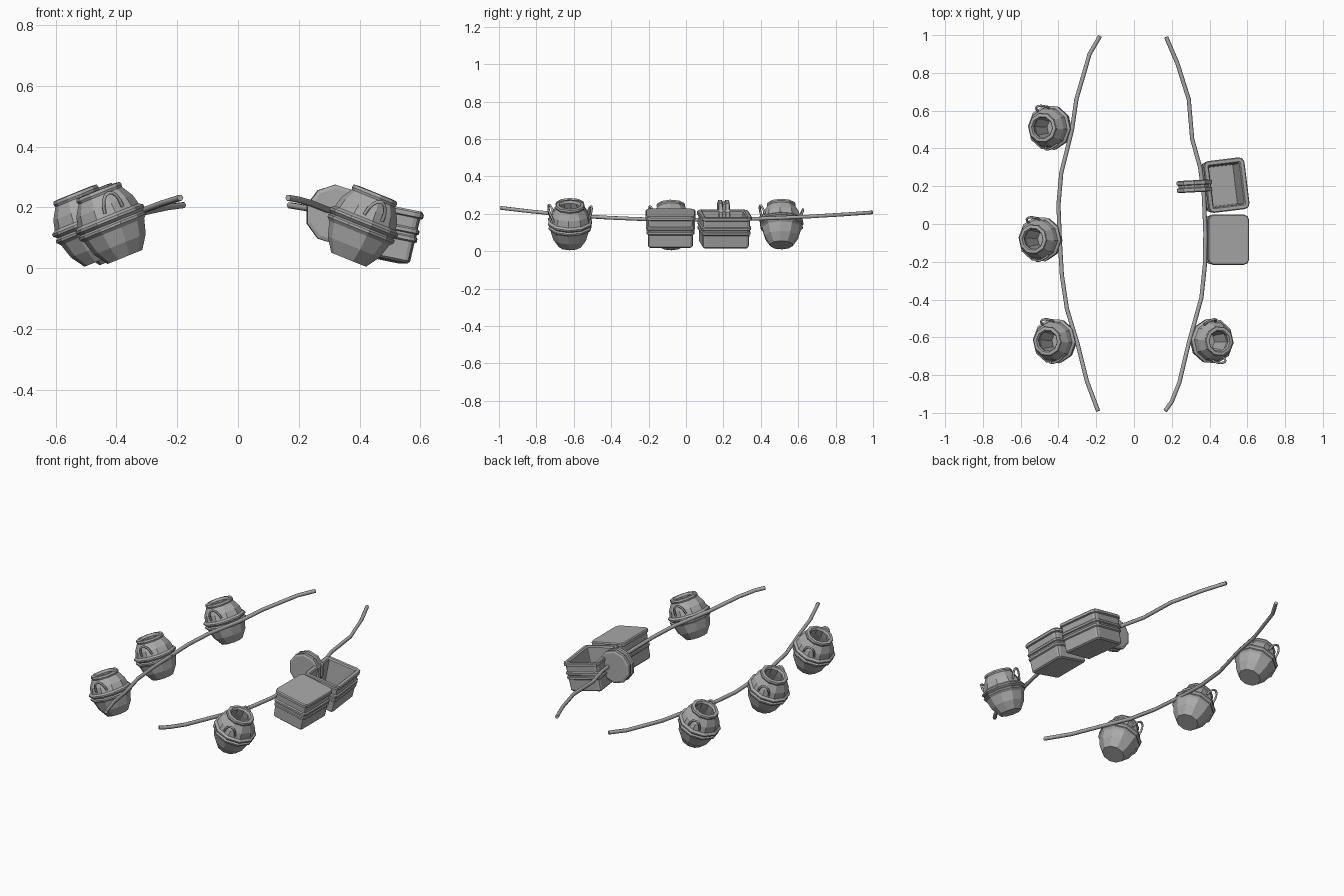
import bpy, bmesh, math
from mathutils import Matrix, Vector

cube = bpy.data.objects.get("Cube")
if cube:
    bpy.data.objects.remove(cube, do_unlink=True)

grey = bpy.data.materials.new("plain grey")
grey.use_nodes = True
grey.diffuse_color = (0.4, 0.4, 0.4, 1)
grey.node_tree.nodes["Principled BSDF"].inputs["Base Color"].default_value = (0.4, 0.4, 0.4, 1)


def circle(sides):
    """Footprint whose size is its radius."""
    turns = [math.tau * (i + 0.5) / sides for i in range(sides)]
    return lambda r: [(r * math.cos(a), r * math.sin(a)) for a in turns]


def rounded_box(hx, hy, corner, steps=2):
    """Footprint of a rounded rectangle grown by an offset."""
    def ring(grow):
        c = max(corner + grow, 0.005)
        pts = []
        for k, (sx, sy) in enumerate([(1, 1), (-1, 1), (-1, -1), (1, -1)]):
            for i in range(steps + 1):
                a = math.pi / 2 * (k + i / steps)
                pts.append((sx * (hx + grow - c) + c * math.cos(a),
                            sy * (hy + grow - c) + c * math.sin(a)))
        return pts
    return ring


def loft(name, footprint, profile, matrix):
    """Skin a footprint along (size, height) pairs and cap both ends."""
    bm = bmesh.new()
    rings = [[bm.verts.new((x, y, h)) for x, y in footprint(s)] for s, h in profile]
    for low, high in zip(rings, rings[1:]):
        for i in range(len(low)):
            j = (i + 1) % len(low)
            bm.faces.new((low[i], low[j], high[j], high[i]))
    bm.faces.new(rings[0][::-1])
    bm.faces.new(rings[-1])
    mesh = bpy.data.meshes.new(name)
    bm.to_mesh(mesh)
    bm.free()
    mesh.materials.append(grey)
    ob = bpy.data.objects.new(name, mesh)
    ob.matrix_world = matrix
    bpy.context.collection.objects.link(ob)
    return ob


def tube(name, points, radius, matrix=Matrix()):
    """Round bar along a polyline."""
    curve = bpy.data.curves.new(name, "CURVE")
    curve.dimensions = "3D"
    curve.bevel_depth = radius
    curve.bevel_resolution = 1
    curve.use_fill_caps = True
    line = curve.splines.new("POLY")
    line.points.add(len(points) - 1)
    for p, co in zip(line.points, points):
        p.co = (*co, 1)
    curve.materials.append(grey)
    ob = bpy.data.objects.new(name, curve)
    ob.matrix_world = matrix
    bpy.context.collection.objects.link(ob)


def place(loc, tilt, spin=0):
    return (Matrix.Translation(Vector(loc)) @ Matrix.Rotation(math.radians(tilt), 4, "Y")
            @ Matrix.Rotation(math.radians(spin), 4, "Z"))


# Pots: hollow barrel with a double hoop, rolled rim and two loop handles
pot_profile = [(0.062, 0), (0.092, 0.045), (0.107, 0.095), (0.118, 0.106), (0.118, 0.114),
               (0.109, 0.12), (0.121, 0.13), (0.121, 0.138), (0.108, 0.147), (0.1, 0.18),
               (0.077, 0.218), (0.08, 0.226), (0.077, 0.236), (0.06, 0.238), (0.053, 0.225),
               (0.06, 0.19), (0.075, 0.14), (0.055, 0.03)]


def pot(name, loc, tilt, spin):
    m = place(loc, tilt, spin)
    loft(name, circle(10), pot_profile, m)
    for side in (1, -1):
        pts = []
        for i in range(9):
            a = math.pi * i / 8
            rise = math.sin(a)
            pts.append((0.032 * math.cos(a), side * (0.098 + 0.02 * rise), 0.158 + 0.058 * rise))
        tube(name + "_handle", pts, 0.006, m)


pot("left_front_pot", (0.364, -0.62, 0.028), 22, 14)
pot("right_front_pot", (-0.372, -0.62, 0.037), -22, 14)
pot("right_middle_pot", (-0.448, -0.08, 0.028), -22, 14)
pot("right_back_pot", (-0.398, 0.51, 0.033), -22, 14)

# Boxes: shared shell with two raised bands and a lip; one open, one lidded
shell = [(-0.008, 0), (0, 0.007), (0.002, 0.07), (0.009, 0.075), (0.009, 0.086), (0.004, 0.09),
         (0.004, 0.097), (0.011, 0.101), (0.011, 0.112), (0.004, 0.117), (0.005, 0.15),
         (0.014, 0.154), (0.014, 0.168)]
cavity = [(0.009, 0.172), (-0.008, 0.172), (-0.014, 0.165), (-0.02, 0.015)]
lid = [(0.009, 0.174)]

loft("open_box", rounded_box(0.097, 0.124, 0.014), shell + cavity,
     Matrix.Translation((0.457, 0.202, 0.033)) @ Matrix.Rotation(math.radians(7), 4, "Z")
     @ Matrix.Rotation(math.radians(11.5), 4, "Y"))
loft("closed_box", rounded_box(0.097, 0.119, 0.014), shell + lid,
     place((0.467, -0.083, 0.036), 11.5))

# Grooved round lid standing on edge beside the open box
loft("standing_lid", circle(10),
     [(0.086, -0.032), (0.098, -0.027), (0.098, -0.01), (0.09, -0.006),
      (0.09, 0.006), (0.098, 0.01), (0.098, 0.027), (0.086, 0.032)],
     Matrix.Translation((0.32, 0.2, 0.177)) @ Matrix.Rotation(math.radians(3), 4, "Z")
     @ Matrix.Rotation(math.pi / 2, 4, "X"))

# Ropes: two sagging lines bowed outward


def sag(y):
    return 0.168 + (0.065 if y < 0 else 0.04) * abs(y) ** 2


right_path = [(-0.18, 0.995), (-0.235, 0.9), (-0.305, 0.66), (-0.328, 0.5), (-0.385, 0.27),
              (-0.4, 0.1), (-0.392, -0.1), (-0.382, -0.27), (-0.355, -0.45), (-0.3, -0.63),
              (-0.25, -0.83), (-0.19, -0.99)]
left_path = [(0.17, 0.99), (0.23, 0.85), (0.29, 0.66), (0.308, 0.45), (0.35, 0.3), (0.37, 0.15),
             (0.378, -0.05), (0.375, -0.22), (0.357, -0.39), (0.29, -0.63), (0.24, -0.84),
             (0.2, -0.94), (0.165, -0.99)]
for name, path in (("right_rope", right_path), ("left_rope", left_path)):
    tube(name, [(x, y, sag(y)) for x, y in path], 0.011)
